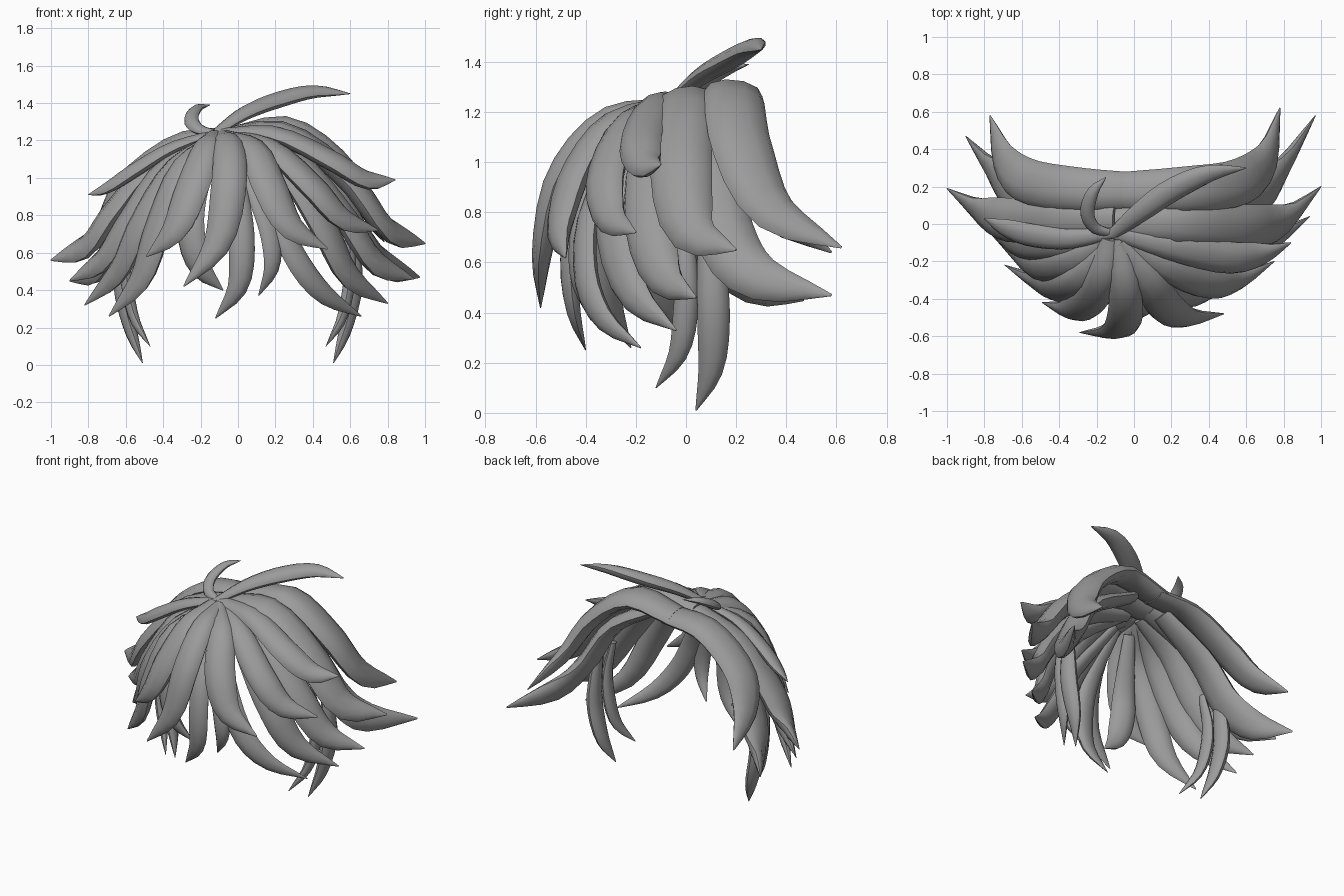
import bpy, bmesh, math
from mathutils import Vector

hair = bpy.data.materials.new("hair_grey")
hair.diffuse_color = (0.33, 0.33, 0.33, 1)
CENTRE = Vector((0, 0.1, 0.55))
RINGS, SIDES = 14, 10


def spline(points, t):
    """Point on a smooth curve through all control points."""
    p = [Vector(q) for q in points]
    p = [2 * p[0] - p[1]] + p + [2 * p[-1] - p[-2]]
    s = min(t, 0.9999) * (len(points) - 1)
    i = int(s)
    f = s - i
    a, b, c, d = p[i:i + 4]
    return 0.5 * (2 * b + (c - a) * f + (2 * a - 5 * b + 4 * c - d) * f * f
                  + (3 * b - a - 3 * c + d) * f ** 3)


def strand(name, points, width, root=0.45, thick=0.58, facing=None, inner=0.9):
    """Tapering lock with a bulged outside and a slightly flatter inside."""
    bm = bmesh.new()
    rings = []
    for k in range(RINGS):
        t = k / (RINGS - 1)
        pos = spline(points, t)
        tan = (spline(points, min(t + 0.02, 1)) - spline(points, max(t - 0.02, 0))).normalized()
        out = Vector(facing) if facing else pos - CENTRE
        out = (out - tan * out.dot(tan)).normalized()
        side = tan.cross(out)
        # width swells from the root, then closes to a point
        if t < 0.5:
            w = root + (1 - root) * math.sin(math.pi * t)
        else:
            w = max(1 - ((t - 0.5) / 0.5) ** 2.2, 0.04)
        w *= width / 2
        ring = []
        for j in range(SIDES):
            a = 2 * math.pi * j / SIDES
            h = math.sin(a) * thick * (1.0 if math.sin(a) > 0 else inner)
            ring.append(bm.verts.new(pos + side * (math.cos(a) * w) + out * (h * w)))
        rings.append(ring)
    for r0, r1 in zip(rings, rings[1:]):
        for j in range(SIDES):
            n = (j + 1) % SIDES
            bm.faces.new((r0[j], r0[n], r1[n], r1[j]))
    bm.faces.new(rings[0])
    bm.faces.new(rings[-1])
    bmesh.ops.recalc_face_normals(bm, faces=bm.faces)
    mesh = bpy.data.meshes.new(name)
    bm.to_mesh(mesh)
    bm.free()
    obj = bpy.data.objects.new(name, mesh)
    bpy.context.collection.objects.link(obj)
    mesh.materials.append(hair)
    bpy.context.view_layer.objects.active = obj
    obj.select_set(True)
    bpy.ops.object.shade_smooth_by_angle(angle=math.radians(50))
    obj.select_set(False)


# broad back locks, arching over the open back
strand("back_lock_right", [(-.05, .18, 1.22), (.27, .19, 1.27), (.55, .22, 1.07),
                           (.70, .34, .81), (.78, .62, .66)], .25, .8, .48)
strand("back_lock_left", [(.0, .18, 1.22), (-.3, .19, 1.19), (-.57, .23, 1.0),
                          (-.69, .34, .81), (-.77, .58, .64)], .24, .8, .48)
strand("back_under_right", [(.1, .09, 1.21), (.46, .11, 1.0), (.65, .16, .7),
                            (.78, .29, .54), (.97, .58, .47)], .24, .6, .5)
strand("back_under_left", [(-.15, .09, 1.18), (-.46, .11, .95), (-.62, .16, .68),
                           (-.74, .28, .52), (-.9, .47, .45)], .24, .6, .5)

# side locks, sweeping outwards
strand("side_lock_right", [(-.1, .0, 1.22), (.25, .0, 1.24), (.58, -.02, 1.0),
                           (.79, .02, .73), (1, .2, .65)], .25, .65, .52)
strand("side_lock_left", [(-.1, .02, 1.22), (-.43, .03, 1.08), (-.66, .02, .82),
                          (-.8, .06, .64), (-1, .19, .56)], .24, .65, .52)
strand("side_top_right", [(-.1, -.05, 1.24), (.2, -.12, 1.23), (.5, -.18, 1.09),
                          (.68, -.16, .99), (.84, -.1, .99)], .18)
strand("side_top_left", [(-.12, -.05, 1.24), (-.35, -.08, 1.16), (-.55, -.06, 1.04),
                         (-.69, -.02, .95), (-.8, .03, .91)], .13)
strand("side_mid_right", [(-.02, -.08, 1.2), (.3, -.13, 1.1), (.56, -.15, .8),
                          (.73, -.09, .55), (.94, .04, .46)], .21)
strand("side_mid_left", [(-.1, -.06, 1.2), (-.38, -.1, 1.06), (-.58, -.1, .77),
                         (-.72, -.03, .56), (-.9, .09, .45)], .2)
strand("side_low_right", [(0, -.1, 1.2), (.25, -.25, 1.05), (.45, -.28, .75),
                          (.59, -.21, .48), (.8, -.04, .33)], .19)
strand("side_low_left", [(-.12, -.08, 1.22), (-.34, -.2, 1.05), (-.52, -.22, .75),
                         (-.64, -.13, .5), (-.82, .02, .32)], .19)

# front locks, fanning from the crown
strand("front_outer_right", [(-.06, -.08, 1.23), (.17, -.23, 1.16), (.4, -.32, .95),
                             (.56, -.3, .78), (.75, -.2, .72)], .18)
strand("front_inner_right", [(-.08, -.1, 1.23), (.08, -.3, 1.15), (.17, -.44, .95),
                             (.28, -.5, .74), (.48, -.48, .62)], .2)
strand("front_centre", [(-.09, -.08, 1.23), (-.05, -.32, 1.17), (-.05, -.5, .95),
                        (-.11, -.57, .65), (-.29, -.58, .42)], .19)
strand("front_inner_left", [(-.13, -.08, 1.23), (-.17, -.28, 1.15), (-.25, -.41, .93),
                            (-.34, -.46, .72), (-.49, -.42, .58)], .2)
strand("front_outer_left", [(-.12, -.1, 1.22), (-.3, -.3, 1.05), (-.43, -.34, .72),
                            (-.52, -.31, .46), (-.69, -.22, .26)], .18)

# fringe locks hanging underneath
strand("fringe_long_right", [(.0, -.18, 1.16), (.18, -.37, .85), (.31, -.4, .57),
                             (.46, -.33, .38), (.66, -.18, .26)], .14)
strand("fringe_right", [(.0, -.2, 1.16), (.09, -.38, .92), (.17, -.43, .7),
                        (.18, -.43, .52), (.11, -.38, .37)], .11)
strand("fringe_centre", [(-.03, -.2, 1.16), (0, -.4, .9), (.02, -.46, .65),
                         (.0, -.45, .42), (-.12, -.4, .25)], .14)
strand("fringe_left", [(-.13, -.2, 1.16), (-.23, -.37, .88), (-.25, -.41, .7),
                       (-.2, -.41, .52), (-.08, -.38, .4)], .16)

# paired sideburns
for s, label in ((1, "right"), (-1, "left")):
    strand("sideburn_back_" + label, [(s * .6, .08, .82), (s * .62, .1, .6), (s * .62, .11, .4),
                                      (s * .57, .1, .18), (s * .51, .04, .01)], .13,
           .5, .7, (s, 0, .1))
    strand("sideburn_front_" + label, [(s * .57, -.02, .8), (s * .6, 0, .6), (s * .59, 0, .42),
                                       (s * .55, -.03, .24), (s * .47, -.12, .1)], .1,
           .5, .7, (s, 0, .1))

# loose tufts standing up from the crown
strand("tuft_large", [(-.12, -.06, 1.24), (.03, .06, 1.34), (.2, .18, 1.41),
                      (.4, .27, 1.46), (.6, .3, 1.45)], .13, .45, .65, (-.4, -.5, .75))
strand("tuft_small", [(-.12, -.05, 1.24), (-.21, -.02, 1.26), (-.25, .06, 1.31),
                      (-.22, .17, 1.37), (-.15, .25, 1.39)], .08, .5, .7, (-.3, -.4, .8))
